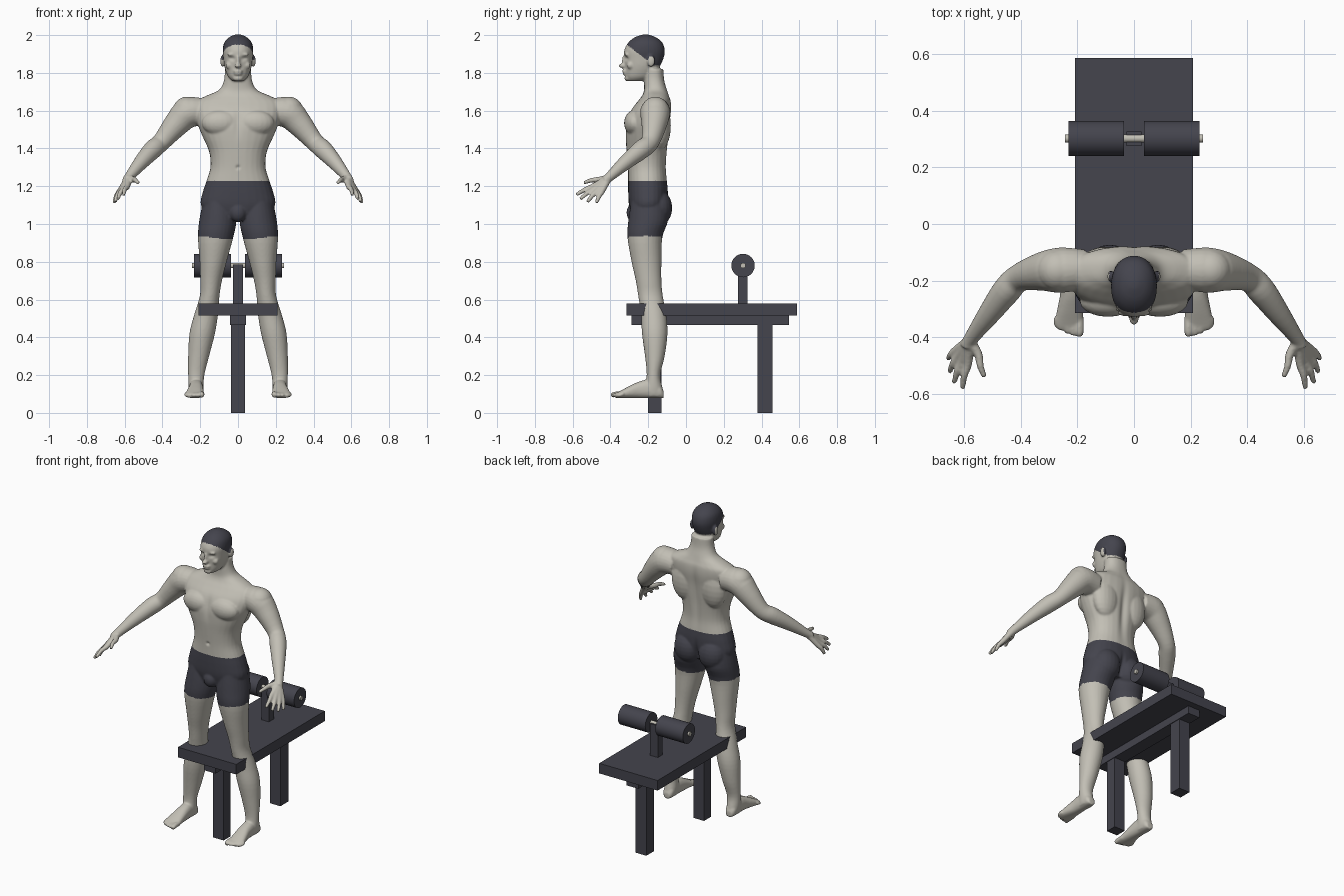
import bpy
import bmesh
import math
from mathutils import Vector, Matrix

cube = bpy.data.objects.get("Cube")
if cube:
    bpy.data.objects.remove(cube, do_unlink=True)


def material(name, rgb):
    m = bpy.data.materials.new(name)
    m.use_nodes = True
    m.diffuse_color = (*rgb, 1)
    m.node_tree.nodes["Principled BSDF"].inputs["Base Color"].default_value = (*rgb, 1)
    return m


PALE = material("pale skin", (0.54, 0.52, 0.46))
DARK = material("dark slate", (0.058, 0.058, 0.075))


def spline(rows, steps=4):
    """Catmull-Rom interpolation of rows of numbers."""
    rows = [Vector(r) for r in rows]
    out = []
    for i in range(len(rows) - 1):
        a, b, c = rows[max(i - 1, 0)], rows[i], rows[i + 1]
        d = rows[min(i + 2, len(rows) - 1)]
        for k in range(steps):
            t = k / steps
            out.append(b + (c - a) * (t / 2) + (a * 2 - b * 5 + c * 4 - d) * (t * t / 2)
                       + (b * 3 - a - c * 3 + d) * (t ** 3 / 2))
    return out + [rows[-1]]


def loft(bm, rings, power=1.0, n=28):
    """Skin rings given as (centre, half axis, half axis)."""
    def bend(w):
        return math.copysign(abs(w) ** power, w)
    loops = []
    for c, u, v in rings:
        angles = [math.tau * k / n for k in range(n)]
        loops.append([bm.verts.new(c + u * bend(math.cos(a)) + v * bend(math.sin(a)))
                      for a in angles])
    for p, q in zip(loops, loops[1:]):
        for k in range(n):
            j = (k + 1) % n
            bm.faces.new((p[k], p[j], q[j], q[k]))
    bm.faces.new(loops[0][::-1])
    bm.faces.new(loops[-1])


def stack(bm, rows, power=1.0):
    """Level sections: height, inner x, outer x, front y, back y."""
    loft(bm, [(Vector(((a + b) / 2, (f + k) / 2, z)), Vector(((b - a) / 2, 0, 0)),
               Vector((0, (k - f) / 2, 0))) for z, a, b, f, k in spline(rows)], power)


def tube(bm, rows, n=16):
    """Round limb through points: x, y, z, radius."""
    pts = spline(rows)
    rings = []
    for i, p in enumerate(pts):
        t = (pts[min(i + 1, len(pts) - 1)] - pts[max(i - 1, 0)]).to_3d().normalized()
        u = t.cross(Vector((0, 0, 1))).normalized()
        rings.append((p.to_3d(), u * p[3], u.cross(t) * p[3]))
    loft(bm, rings, n=n)


def blob(bm, loc, size):
    bmesh.ops.create_uvsphere(bm, u_segments=20, v_segments=12, radius=1,
                              matrix=Matrix.LocRotScale(Vector(loc), None, Vector(size)))


bm = bmesh.new()

# Leg
stack(bm, [(1.12, .02, .185, -.29, -.1), (1.02, .008, .205, -.305, -.095),
           (.93, .025, .212, -.31, -.125), (.8, .06, .203, -.288, -.13),
           (.7, .085, .2, -.266, -.13), (.62, .098, .202, -.253, -.123),
           (.52, .106, .232, -.238, -.105), (.42, .122, .257, -.233, -.098),
           (.3, .153, .264, -.217, -.113), (.2, .178, .264, -.208, -.136),
           (.13, .183, .262, -.22, -.124), (.09, .19, .255, -.22, -.122)])

# Foot, as sections running forward: y, centre x, half width, top height
SOLE = .078
loft(bm, [(Vector((x, y, (SOLE + top) / 2)), Vector((w, 0, 0)),
           Vector((0, 0, (top - SOLE) / 2)))
          for y, x, w, top in spline([(-.118, .222, .02, .115), (-.14, .222, .034, .15),
                                      (-.2, .222, .037, .175), (-.25, .222, .039, .165),
                                      (-.3, .226, .045, .142), (-.345, .229, .05, .118),
                                      (-.37, .23, .045, .105)])], power=.85)
for i in range(5):
    r = .015 if i == 0 else .0105
    x = .192 + i * .0195 + (.004 if i else 0)
    tip = -.395 + i * i * .0022
    tube(bm, [(x, -.33, .1, r), (x, tip + .02, .098, r), (x, tip, .09, r * .8)])

# Arm
tube(bm, [(.17, -.16, 1.59, .07), (.26, -.163, 1.59, .08), (.325, -.168, 1.53, .068),
          (.405, -.19, 1.435, .049), (.45, -.235, 1.395, .05), (.51, -.315, 1.33, .04),
          (.578, -.408, 1.247, .025), (.588, -.43, 1.23, .026)], n=24)
blob(bm, (.27, -.163, 1.6), (.075, .074, .074))

# Hand: each finger runs from the wrist through its knuckle
wrist = Vector((.58, -.41, 1.243))
FINGERS = [((.586, -.49, 1.2), (.605, -.58, 1.155)), ((.605, -.483, 1.187), (.635, -.56, 1.132)),
           ((.619, -.465, 1.179), (.651, -.522, 1.117)), ((.626, -.444, 1.174), (.656, -.475, 1.112)),
           ((.55, -.46, 1.235), (.528, -.54, 1.218))]
for knuckle, tip in FINGERS:
    knuckle, tip = Vector(knuckle), Vector(tip)
    mid = knuckle.lerp(tip, .5) + Vector((.004, 0, .005))
    path = zip((wrist, knuckle, mid, tip), (.019, .0155, .0125, .0095))
    tube(bm, [(*p, r) for p, r in path])

# Muscles and paired face parts
blob(bm, (.092, -.272, 1.535), (.1, .056, .068))
blob(bm, (.1, -.138, 1.52), (.09, .058, .13))
blob(bm, (.085, -.145, 1.085), (.088, .072, .095))
blob(bm, (.032, -.314, 1.897), (.026, .012, .009))
blob(bm, (.046, -.295, 1.84), (.02, .018, .02))
blob(bm, (.082, -.185, 1.863), (.012, .021, .032))

# Mirror the side parts
dup = bmesh.ops.duplicate(bm, geom=bm.verts[:] + bm.edges[:] + bm.faces[:])["geom"]
for v in dup:
    if isinstance(v, bmesh.types.BMVert):
        v.co.x *= -1

# Torso and neck: height, half width, front y, back y
stack(bm, [(z, -w, w, f, b) for z, w, f, b in [
    (1.03, .15, -.285, -.13), (1.1, .197, -.302, -.1), (1.17, .186, -.306, -.095),
    (1.23, .166, -.306, -.1), (1.3, .146, -.308, -.105), (1.38, .152, -.314, -.1),
    (1.46, .186, -.32, -.092), (1.53, .215, -.318, -.086), (1.6, .232, -.293, -.078),
    (1.65, .22, -.255, -.08), (1.68, .165, -.232, -.09), (1.71, .1, -.222, -.1),
    (1.76, .074, -.222, -.115), (1.82, .07, -.22, -.12)]], power=.88)

# Head
stack(bm, [(z, -w, w, f, b) for z, w, f, b in [
    (1.757, .03, -.308, -.22), (1.78, .053, -.32, -.175), (1.83, .071, -.322, -.14),
    (1.88, .078, -.327, -.118), (1.92, .081, -.327, -.112), (1.96, .073, -.306, -.125),
    (1.988, .048, -.272, -.158), (2.003, .015, -.23, -.2)]], power=.93)
blob(bm, (0, -.335, 1.838), (.018, .021, .012))
blob(bm, (0, -.323, 1.863), (.011, .018, .032))
blob(bm, (0, -.324, 1.809), (.025, .014, .008))
blob(bm, (0, -.322, 1.795), (.022, .014, .008))
blob(bm, (0, -.308, 1.772), (.028, .018, .017))
blob(bm, (0, -.275, 1.06), (.045, .04, .05))

bmesh.ops.recalc_face_normals(bm, faces=bm.faces)
mesh = bpy.data.meshes.new("athlete")
bm.to_mesh(mesh)
bm.free()
athlete = bpy.data.objects.new("athlete", mesh)
bpy.context.collection.objects.link(athlete)

# Fuse everything into one smooth skin
fuse = athlete.modifiers.new("fuse", "REMESH")
fuse.mode = "VOXEL"
fuse.voxel_size = .006
relax = athlete.modifiers.new("relax", "SMOOTH")
relax.factor = .5
relax.iterations = 4
graph = bpy.context.evaluated_depsgraph_get()
skin = bpy.data.meshes.new_from_object(athlete.evaluated_get(graph))
athlete.modifiers.clear()
athlete.data = skin

# Soft hollows: centre, reach, push along y
HOLLOWS = [((.032, -.325, 1.876), (.018, .03, .011), .01), ((-.032, -.325, 1.876), (.018, .03, .011), .01),
           ((0, -.08, 1.45), (.022, .06, .16), -.014), ((0, -.32, 1.54), (.02, .05, .07), .009),
           ((0, -.308, 1.3), (.009, .04, .009), .01), ((0, -.08, 1.07), (.014, .06, .07), -.02)]
for v in skin.vertices:
    for c, reach, push in HOLLOWS:
        d = sum(((a - b) / r) ** 2 for a, b, r in zip(v.co, c, reach))
        if d < 9:
            v.co.y += push * math.exp(-d)

# Shorts and swim cap by height
skin.materials.clear()
skin.materials.append(PALE)
skin.materials.append(DARK)
for p in skin.polygons:
    x, y, z = p.center
    shorts = abs(x) < .26 and .915 + .1 * abs(x) < z < 1.228
    cap = z > max(1.84, 1.95 - .75 * (y + .315)) and abs(x) < .088
    p.material_index = int(shorts or cap)
    p.use_smooth = True


def box(name, low, high):
    low, high = Vector(low), Vector(high)
    bpy.ops.mesh.primitive_cube_add(size=1, location=(low + high) / 2)
    ob = bpy.context.object
    ob.name = name
    ob.scale = high - low
    ob.data.materials.append(DARK)


def bar(name, x0, x1, radius, mat):
    bpy.ops.mesh.primitive_cylinder_add(vertices=40, radius=radius, depth=x1 - x0,
                                        location=((x0 + x1) / 2, .302, .78),
                                        rotation=(0, math.pi / 2, 0))
    ob = bpy.context.object
    ob.name = name
    ob.data.materials.append(mat)
    bpy.ops.object.select_all(action="DESELECT")
    ob.select_set(True)
    bpy.ops.object.shade_smooth_by_angle()


# Bench
box("bench_top", (-.208, -.315, .515), (.208, .587, .58))
box("bench_rail", (-.042, -.288, .466), (.042, .545, .515))
box("front_bench_leg", (-.038, -.2, 0), (.038, -.13, .466))
box("rear_bench_leg", (-.038, .378, 0), (.038, .458, .466))
box("roller_post", (-.027, .276, .58), (.027, .326, .785))

# Padded rollers on a rod
bar("roller_rod", -.243, .243, .014, PALE)
bar("right_roller", -.232, -.036, .062, DARK)
bar("left_roller", .036, .232, .062, DARK)
